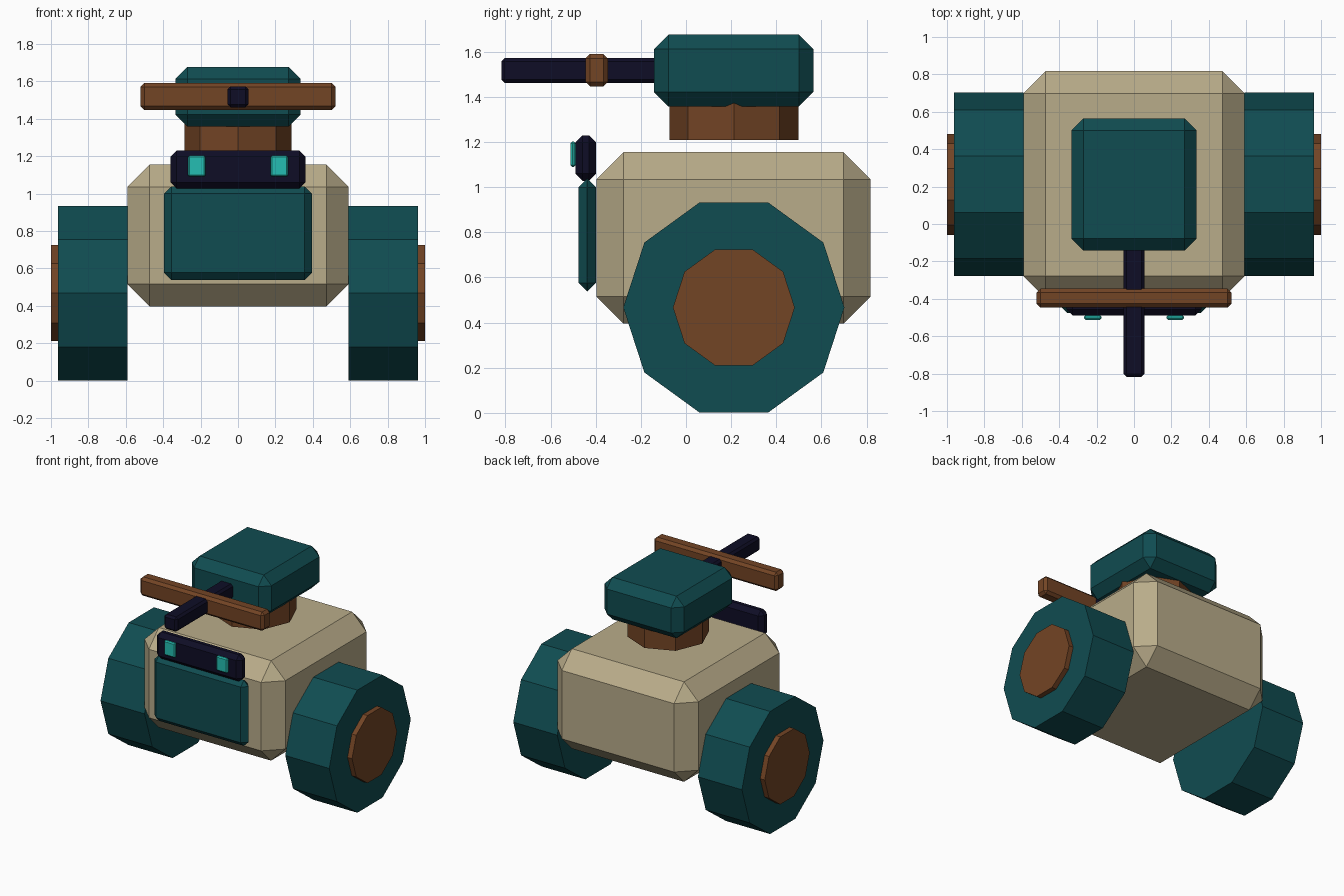
import bpy, bmesh, math
from mathutils import Matrix, Vector

if "Cube" in bpy.data.objects:
    bpy.data.objects.remove(bpy.data.objects["Cube"])


def material(name, rgb):
    m = bpy.data.materials.new(name)
    m.diffuse_color = (*rgb, 1)
    m.use_nodes = True
    m.node_tree.nodes["Principled BSDF"].inputs["Base Color"].default_value = m.diffuse_color
    return m


TAN = material("sand", (0.485, 0.413, 0.254))
TEAL = material("dark teal", (0.005, 0.072, 0.082))
BROWN = material("rust brown", (0.171, 0.058, 0.018))
NAVY = material("dark navy", (0.0044, 0.004, 0.019))
CYAN = material("bright cyan", (0.018, 0.515, 0.445))


def finish(name, bm, mat):
    me = bpy.data.meshes.new(name)
    bm.to_mesh(me)
    bm.free()
    me.materials.append(mat)
    ob = bpy.data.objects.new(name, me)
    bpy.context.collection.objects.link(ob)
    return ob


def box(name, xs, ys, zs, chamfer, mat):
    """Chamfered box between the given limits."""
    bm = bmesh.new()
    bmesh.ops.create_cube(bm, size=1)
    for v in bm.verts:
        v.co = Vector([(r[0] + r[1]) / 2 + c * (r[1] - r[0])
                       for r, c in zip((xs, ys, zs), v.co)])
    bmesh.ops.bevel(bm, geom=bm.edges[:], offset=chamfer, segments=1,
                    affect='EDGES', profile=0.5)
    return finish(name, bm, mat)


def prism(name, center, radius, depth, sides, axis, mat):
    """Regular prism with a corner pointing along y."""
    bm = bmesh.new()
    bmesh.ops.create_cone(bm, cap_ends=True, segments=sides, radius1=radius,
                          radius2=radius, depth=depth)
    # put the first corner exactly on +y
    bm.verts.ensure_lookup_table()
    a = math.atan2(bm.verts[0].co.y, bm.verts[0].co.x)
    rot = Matrix.Rotation(math.pi / 2 - a, 4, 'Z')
    if axis == 'X':
        rot = Matrix.Rotation(math.pi / 2, 4, 'Y') @ rot
    bm.transform(Matrix.Translation(center) @ rot)
    return finish(name, bm, mat)


# Hull
box("body", (-0.592, 0.592), (-0.397, 0.818), (0.395, 1.155), 0.12, TAN)

# Wheels and hubs
for side, label in ((-1, "left"), (1, "right")):
    prism(label + "_wheel", (side * 0.777, 0.212, 0.467), 0.49, 0.37, 10, 'X', TEAL)
    prism(label + "_hub", (side * 0.965, 0.212, 0.467), 0.27, 0.07, 10, 'X', BROWN)

# Neck and head
prism("neck", (0, 0.212, 1.31), 0.286, 0.2, 8, 'Z', BROWN)
box("head", (-0.335, 0.335), (-0.142, 0.565), (1.357, 1.677), 0.065, TEAL)

# Barrel and crossbar
box("barrel", (-0.056, 0.056), (-0.818, -0.11), (1.461, 1.573), 0.016, NAVY)
box("crossbar", (-0.521, 0.521), (-0.446, -0.346), (1.447, 1.59), 0.02, BROWN)

# Front panel, visor and eyes
box("front_panel", (-0.395, 0.395), (-0.477, -0.398), (0.538, 1.038), 0.0385, TEAL)
box("visor", (-0.36, 0.36), (-0.49, -0.398), (1.028, 1.23), 0.032, NAVY)
for side, label in ((-1, "left"), (1, "right")):
    box(label + "_eye", (side * 0.22 - 0.047, side * 0.22 + 0.047),
        (-0.512, -0.488), (1.09, 1.202), 0.008, CYAN)
